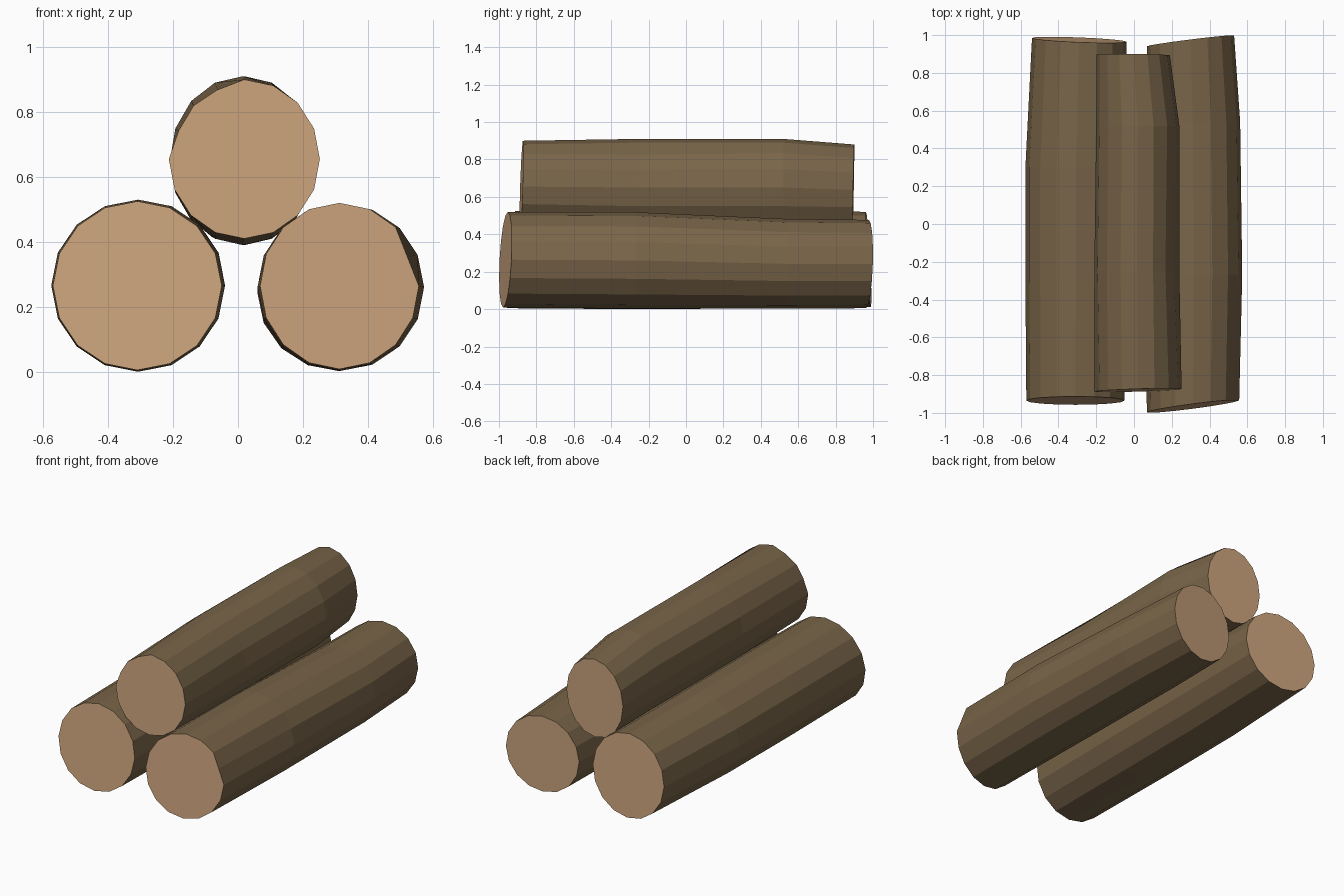
import bpy, bmesh, math

if "Cube" in bpy.data.objects:
    bpy.data.objects.remove(bpy.data.objects["Cube"])

SIDES = 16


def material(name, rgb):
    m = bpy.data.materials.new(name)
    m.diffuse_color = (*rgb, 1.0)
    m.use_nodes = True
    m.node_tree.nodes["Principled BSDF"].inputs["Base Color"].default_value = m.diffuse_color
    return m


bark = material("brown_bark", (0.190, 0.129, 0.066))
wood = material("cut_wood", (0.60, 0.37, 0.205))


def make_log(name, rings):
    """Each ring: (y, x_min, x_max, z_min, z_max, slope_x, slope_z, {side: radius factor})."""
    bm = bmesh.new()
    loops = []
    for y, x0, x1, z0, z1, sx, sz, dents in rings:
        cx, cz, rx, rz = (x0 + x1) / 2, (z0 + z1) / 2, (x1 - x0) / 2, (z1 - z0) / 2
        loop = []
        for k in range(SIDES):
            a = 2 * math.pi * k / SIDES
            f = dents.get(k, 1.0)
            dx, dz = f * rx * math.cos(a), f * rz * math.sin(a)
            loop.append(bm.verts.new((cx + dx, y + sx * dx + sz * dz, cz + dz)))
        loops.append(loop)
    # bark skin
    for a, b in zip(loops, loops[1:]):
        for k in range(SIDES):
            n = (k + 1) % SIDES
            bm.faces.new((a[k], a[n], b[n], b[k]))
    # sawn ends
    for end in (loops[0], loops[-1]):
        bm.faces.new(end).material_index = 1
    bmesh.ops.recalc_face_normals(bm, faces=bm.faces[:])
    me = bpy.data.meshes.new(name)
    bm.to_mesh(me)
    bm.free()
    me.materials.append(bark)
    me.materials.append(wood)
    ob = bpy.data.objects.new(name, me)
    bpy.context.collection.objects.link(ob)


make_log("left_log", [
    (-0.935, -0.570, -0.050, 0.005, 0.525, 0.00, 0.085, {}),
    (-0.30, -0.575, -0.040, 0.000, 0.530, 0, 0, {}),
    (0.30, -0.575, -0.040, 0.003, 0.530, 0, 0, {}),
    (0.975, -0.540, -0.040, 0.012, 0.520, -0.04, -0.05, {}),
])

make_log("right_log", [
    (-0.965, 0.068, 0.557, 0.008, 0.520, 0.13, 0.05, {1: 0.925}),
    (-0.27, 0.060, 0.573, 0.003, 0.518, 0, 0, {}),
    (0.54, 0.060, 0.562, 0.002, 0.482, 0, 0, {}),
    (0.970, 0.070, 0.530, 0.005, 0.477, 0.125, 0.03, {}),
])

make_log("top_log", [
    (-0.880, -0.213, 0.252, 0.410, 0.900, 0.03, 0.03, {5: 0.94, 6: 0.95, 7: 0.94}),
    (-0.25, -0.210, 0.240, 0.390, 0.910, 0, 0, {1: 0.94, 2: 0.95}),
    (0.52, -0.200, 0.240, 0.390, 0.910, 0, 0, {}),
    (0.895, -0.198, 0.190, 0.395, 0.880, -0.01, 0.02, {}),
])
